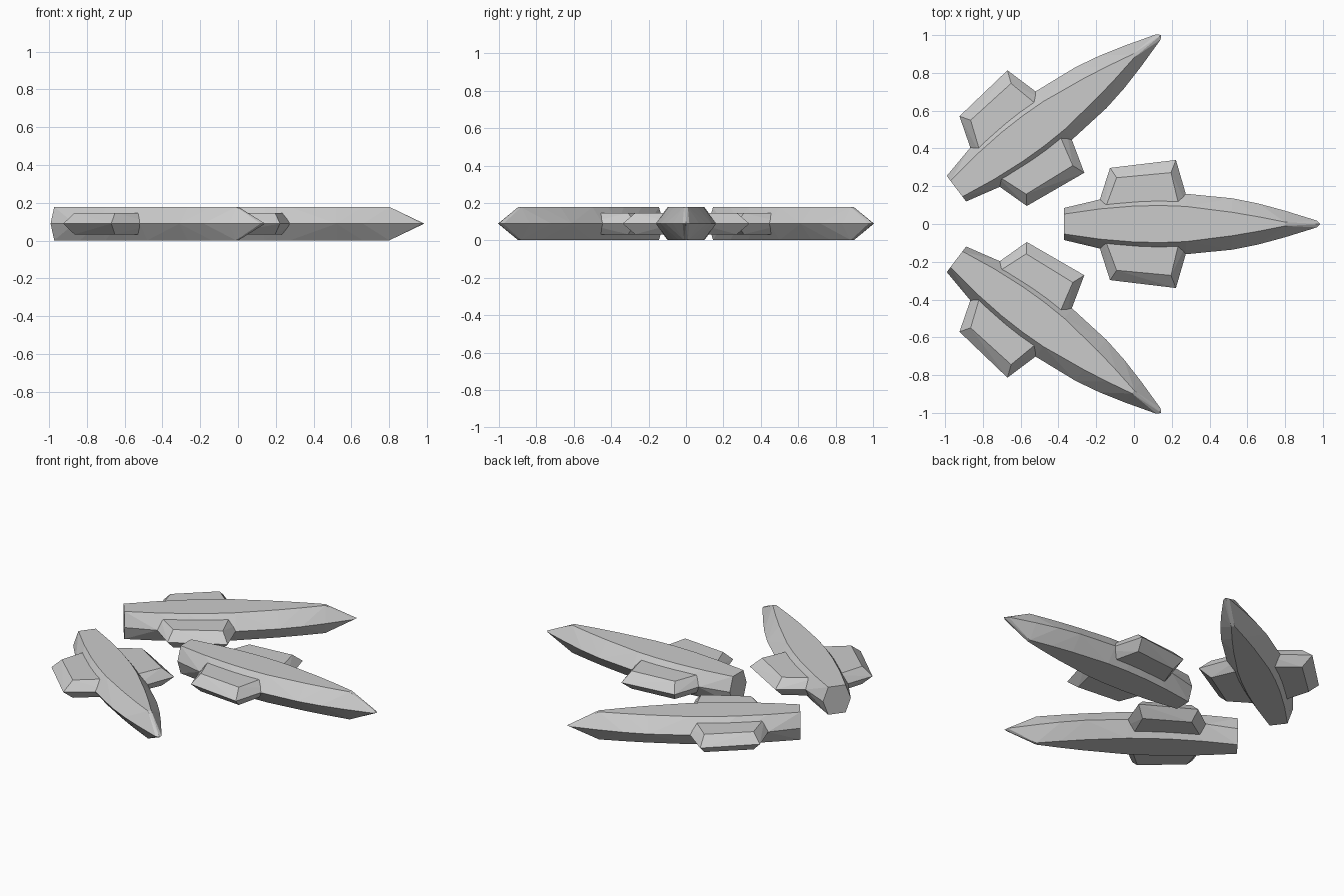
import bpy, bmesh
from math import radians

if "Cube" in bpy.data.objects:
    bpy.data.objects.remove(bpy.data.objects["Cube"])

MID = 0.09


def faceted_mesh(name, waist, deck, half):
    """Solid with a wide waist outline at mid height and smaller flat decks above and below."""
    bm = bmesh.new()
    for x, y in waist:
        bm.verts.new((x, y, 0))
    for x, y in deck:
        for z in (-half, half):
            bm.verts.new((x, y, z))
    res = bmesh.ops.convex_hull(bm, input=bm.verts[:])
    loose = [v for v in bm.verts if not v.link_faces]
    bmesh.ops.delete(bm, geom=loose, context='VERTS')
    bmesh.ops.dissolve_limit(bm, angle_limit=radians(0.5), verts=bm.verts[:], edges=bm.edges[:])
    bmesh.ops.recalc_face_normals(bm, faces=bm.faces[:])
    mesh = bpy.data.meshes.new(name)
    bm.to_mesh(mesh)
    bm.free()
    return mesh


def both_sides(pts):
    return [(x, s * y) for x, y in pts for s in (1, -1)]


# Hull: half outlines from the flat tail to the nose
hull_waist = [(-0.37, .085), (-0.18, .13), (0.0, .154), (0.14, .164), (0.275, .160),
              (0.52, .136), (0.66, .108), (0.80, .070), (0.968, .018)]
hull_deck = [(-0.37, .053), (-0.18, .080), (0.0, .095), (0.14, .098), (0.275, .093),
             (0.52, .062), (0.66, .038), (0.80, .010)]
hull = faceted_mesh("hull", both_sides(hull_waist) + [(0.985, 0)], both_sides(hull_deck), 0.0885)

# Side pods: roots run inside the hull
pod_waist = [(-0.127, .297), (0.222, .339), (0.303, .06), (-0.203, .06)]
pod_deck = [(-0.092, .245), (0.196, .272), (0.247, .06), (-0.161, .06)]
pods = {}
for side, s in (("left", 1), ("right", -1)):
    pods[side] = faceted_mesh("pod_" + side, [(x, s * y) for x, y in pod_waist],
                              [(x, s * y) for x, y in pod_deck], 0.057)

# Three identical craft: one straight, two angled outwards
TAIL = 0.37
for label, tail, angle in (("centre", (-0.37, 0), 0),
                           ("upper", (-0.94, 0.187), 36.9),
                           ("lower", (-0.94, -0.187), -36.9)):
    a = radians(angle)
    from mathutils import Matrix
    place = (Matrix.Translation((tail[0], tail[1], MID)) @ Matrix.Rotation(a, 4, 'Z')
             @ Matrix.Translation((TAIL, 0, 0)))
    for part, mesh in (("hull", hull), ("left_pod", pods["left"]), ("right_pod", pods["right"])):
        ob = bpy.data.objects.new(f"{label}_{part}", mesh)
        ob.matrix_world = place
        bpy.context.collection.objects.link(ob)
